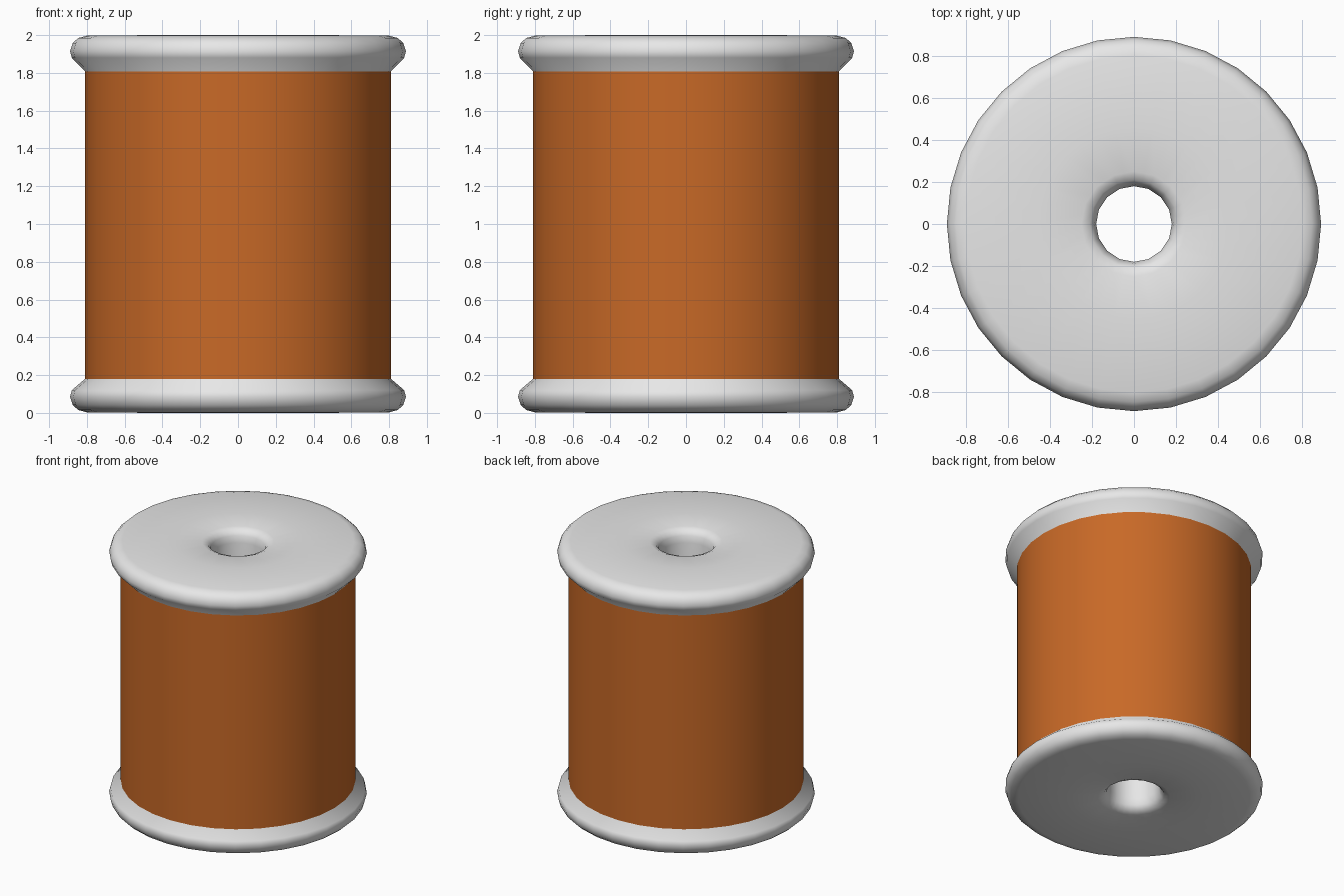
import bpy, bmesh, math

if "Cube" in bpy.data.objects:
    bpy.data.objects.remove(bpy.data.objects["Cube"])

SEG = 32


def material(name, color):
    m = bpy.data.materials.new(name)
    m.diffuse_color = (*color, 1.0)
    m.use_nodes = True
    m.node_tree.nodes["Principled BSDF"].inputs["Base Color"].default_value = m.diffuse_color
    return m


def lathe(name, profile, mat, closed=False):
    """Spin (radius, z) points around z; the small bore rings get 16 flat sides."""
    bm = bmesh.new()
    rings = []
    for r, z in profile:
        ring = []
        for i in range(SEG):
            a = 2 * math.pi * i / SEG
            k = math.cos(math.pi / 16) if (r < 0.3 and i % 2) else 1.0
            ring.append(bm.verts.new((r * k * math.cos(a), r * k * math.sin(a), z)))
        rings.append(ring)
    n = len(rings)
    for j in range(n if closed else n - 1):
        a, b = rings[j], rings[(j + 1) % n]
        for i in range(SEG):
            k = (i + 1) % SEG
            bm.faces.new((a[i], a[k], b[k], b[i]))
    bmesh.ops.recalc_face_normals(bm, faces=bm.faces)
    me = bpy.data.meshes.new(name)
    bm.to_mesh(me)
    bm.free()
    me.materials.append(mat)
    ob = bpy.data.objects.new(name, me)
    bpy.context.collection.objects.link(ob)
    bpy.ops.object.select_all(action='DESELECT')
    ob.select_set(True)
    bpy.context.view_layer.objects.active = ob
    bpy.ops.object.shade_smooth_by_angle(angle=math.radians(50))
    return ob


white = material("spool_white", (0.8, 0.8, 0.8))
orange = material("thread_orange", (0.578, 0.141, 0.02))

# Spool: bore, rounded lip, top face, rounded rim, underside cone; mirrored below
half = [(0.18, 1.0), (0.18, 1.90), (0.19, 1.95), (0.21, 1.98), (0.25, 1.995),
        (0.45, 2.0), (0.80, 1.997), (0.846, 1.985), (0.875, 1.958), (0.889, 1.915),
        (0.88, 1.88), (0.795, 1.792)]
bottom = [(r, 2.0 - z) for r, z in reversed(half[1:])]
bottom[0] = (0.795, 0.193)
lathe("spool", half + bottom, white, closed=True)

# Wound thread sleeve
lathe("thread", [(0.81, 0.17), (0.81, 1.815)], orange)
bpy.data.objects["thread"].data.update()

# Make sure the open sleeve faces outward
me = bpy.data.objects["thread"].data
p = me.polygons[0]
if p.normal.x * p.center.x + p.normal.y * p.center.y < 0:
    me.flip_normals()
